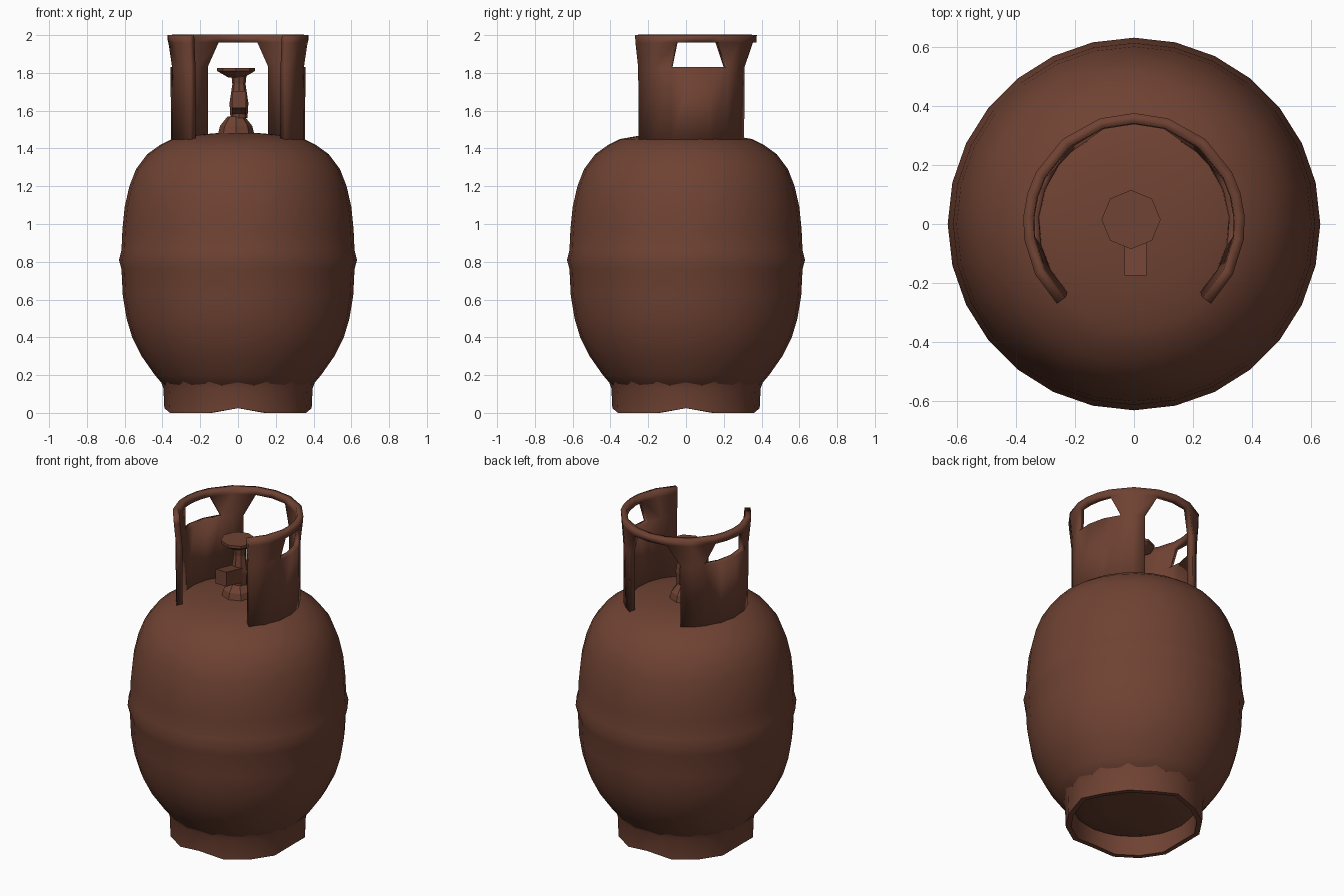
import bpy, bmesh
from math import cos, sin, pi, radians

cube = bpy.data.objects.get("Cube")
if cube:
    bpy.data.objects.remove(cube, do_unlink=True)

rust = bpy.data.materials.new("rust_brown")
rust.use_nodes = True
colour = (0.16, 0.055, 0.033, 1)
rust.diffuse_color = colour
shader = rust.node_tree.nodes["Principled BSDF"]
shader.inputs["Base Color"].default_value = colour
shader.inputs["Roughness"].default_value = 0.8


def finish(bm, name, angle=None):
    """Turn a bmesh into a named object; smooth it below the given angle."""
    bmesh.ops.remove_doubles(bm, verts=bm.verts, dist=0.0005)
    bmesh.ops.recalc_face_normals(bm, faces=bm.faces)
    mesh = bpy.data.meshes.new(name)
    bm.to_mesh(mesh)
    bm.free()
    mesh.materials.append(rust)
    obj = bpy.data.objects.new(name, mesh)
    bpy.context.collection.objects.link(obj)
    if angle:
        bpy.ops.object.select_all(action="DESELECT")
        obj.select_set(True)
        bpy.context.view_layer.objects.active = obj
        bpy.ops.object.shade_smooth_by_angle(angle=radians(angle))
    return obj


def lathe(name, profile, sides, centre=(0, 0), angle=None, closed=False):
    """Spin an (r, z) profile around a vertical axis."""
    bm = bmesh.new()
    rings = []
    for r, z in profile:
        rings.append([bm.verts.new((centre[0] + r * cos(2 * pi * i / sides),
                                    centre[1] + r * sin(2 * pi * i / sides), z))
                      for i in range(sides)])
    pairs = list(zip(rings, rings[1:]))
    if closed:
        pairs.append((rings[-1], rings[0]))
    for low, high in pairs:
        for i in range(sides):
            j = (i + 1) % sides
            bm.faces.new((low[i], low[j], high[j], high[i]))
    if not closed:
        bm.faces.new(rings[0])
        bm.faces.new(rings[-1])
    return finish(bm, name, angle)


# Tank body with the weld bead around its middle
lathe("tank_body", [
    (0.15, 0.09), (0.30, 0.10), (0.38, 0.13), (0.44, 0.20), (0.51, 0.30),
    (0.56, 0.40), (0.59, 0.50), (0.61, 0.62), (0.617, 0.76), (0.63, 0.81),
    (0.617, 0.86), (0.612, 0.97), (0.60, 1.09), (0.575, 1.20), (0.54, 1.29),
    (0.48, 1.37), (0.41, 1.42), (0.35, 1.45), (0.22, 1.472), (0.10, 1.482),
], 28, angle=50)

# Foot ring, with a shallow arch in the lower edge on each of four sides
foot = lathe("foot_ring", [(0.39, 0), (0.395, 0.13), (0.41, 0.17),
                           (0.35, 0.15), (0.36, 0)], 16, closed=True, angle=30)
for v in foot.data.vertices:
    if v.co.z < 0.01 and min(abs(v.co.x), abs(v.co.y)) < 0.01:
        v.co.z = 0.025

# Guard collar: one half as a grid of angles and heights, then mirrored.
# The upper row leaves out the side window; only the rim spans the back.
wall = [-45, -29, -13, 4, 21, 38, 49, 60]
rim = [-46, -27, -8, 4, 16, 28, 50, 72, 90]
rows = [(1.40, 0.355, wall), (1.83, 0.358, wall),
        (1.96, 0.372, rim), (2.0, 0.375, rim)]
window = (2, 3, 4)
bm = bmesh.new()
grid = [[bm.verts.new((r * cos(radians(a)), r * sin(radians(a)), z))
         for a in angles] for z, r, angles in rows]
for k, (low, high) in enumerate(zip(grid, grid[1:])):
    for i in range(min(len(low), len(high)) - 1):
        if k == 1 and i in window:
            continue
        bm.faces.new((low[i], low[i + 1], high[i + 1], high[i]))
half = bm.verts[:] + bm.edges[:] + bm.faces[:]
copy = bmesh.ops.duplicate(bm, geom=half)["geom"]
for v in copy:
    if isinstance(v, bmesh.types.BMVert):
        v.co.x *= -1
bmesh.ops.reverse_faces(bm, faces=[f for f in copy
                                   if isinstance(f, bmesh.types.BMFace)])
collar = finish(bm, "guard_collar", 25)
solid = collar.modifiers.new("thickness", "SOLIDIFY")
solid.thickness = 0.035
solid.offset = -1

# Valve: flared base, stem and handwheel
lathe("valve_base", [(0.10, 1.46), (0.085, 1.52), (0.045, 1.57)], 8, (-0.01, 0.015))
lathe("valve_stem", [(0.045, 1.56), (0.05, 1.64), (0.035, 1.74), (0.04, 1.79)],
      8, (0.005, 0.01))
lathe("handwheel", [(0.04, 1.775), (0.10, 1.81), (0.10, 1.827)], 8, (-0.01, 0.015))

# Outlet nozzle pointing forward and slightly up
bm = bmesh.new()
bmesh.ops.create_cube(bm, size=1)
for v in bm.verts:
    front = v.co.y < 0
    v.co = (0.005 + v.co.x * 0.075, -0.175 if front else 0.01,
            (1.66 if front else 1.62) + v.co.z * 0.09)
finish(bm, "outlet_nozzle")
